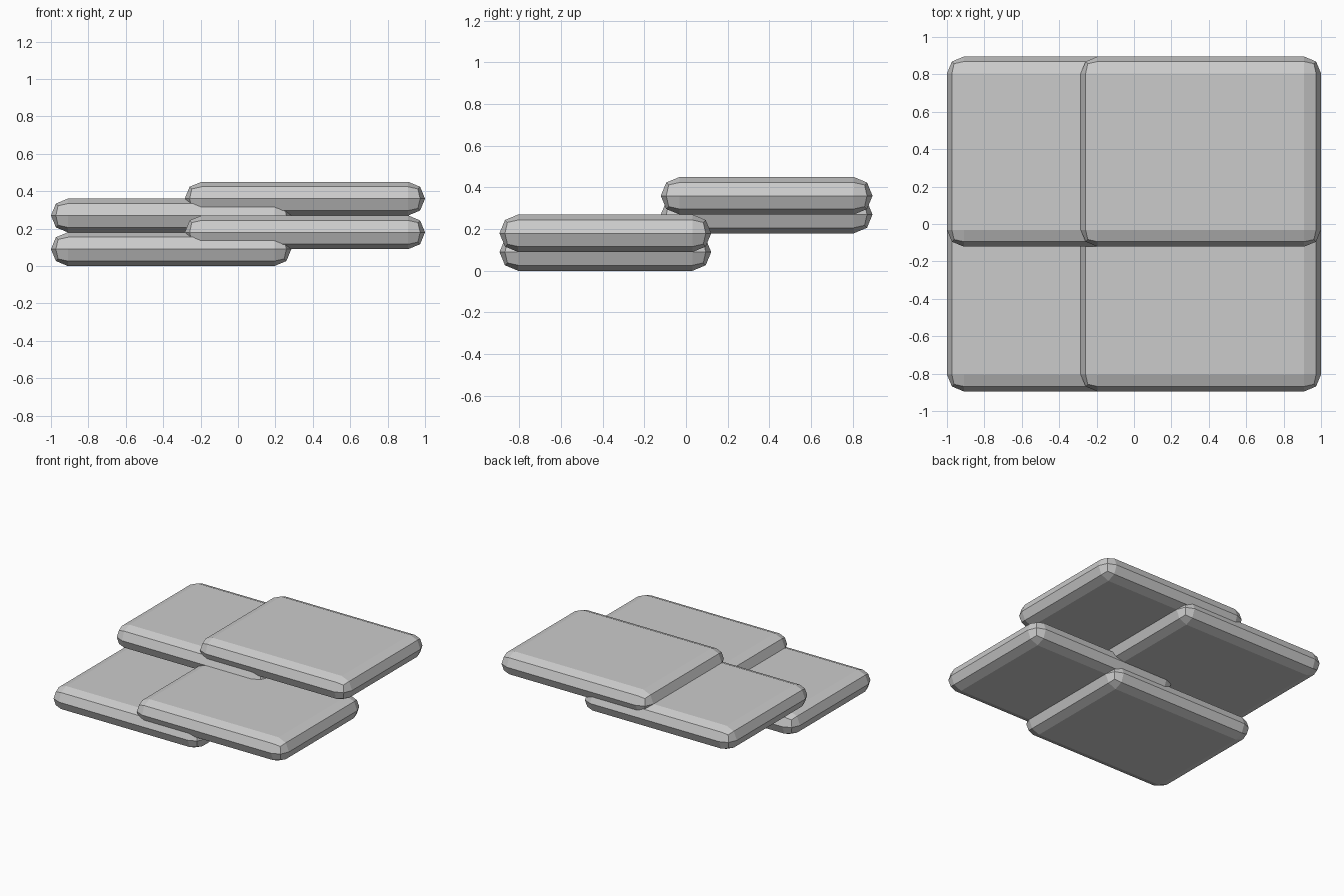
import bpy, bmesh
from mathutils import Vector

if "Cube" in bpy.data.objects:
    bpy.data.objects.remove(bpy.data.objects["Cube"])

# Cushion-edged slab: half sizes, and rounding equal to half the thickness
SIZE = Vector((1.285, 1.016, 0.18))
STEP_X, STEP_Y = 0.3575, 0.387   # half the spacing between slab centres
RADIUS = SIZE.z / 2


def slab(name, centre):
    bm = bmesh.new()
    bmesh.ops.create_cube(bm, size=1)
    bmesh.ops.scale(bm, vec=SIZE, verts=bm.verts)
    # two-segment rounding on every edge
    bmesh.ops.bevel(bm, geom=bm.edges[:], offset=RADIUS * 0.999, offset_type='OFFSET',
                    segments=2, profile=0.5, affect='EDGES', clamp_overlap=True)
    bmesh.ops.remove_doubles(bm, verts=bm.verts, dist=0.001)
    mesh = bpy.data.meshes.new(name)
    bm.to_mesh(mesh)
    bm.free()
    obj = bpy.data.objects.new(name, mesh)
    obj.location = centre
    bpy.context.collection.objects.link(obj)


# Four overlapping slabs, each half a thickness higher than the last
places = [("front_left_slab", -1, -1), ("front_right_slab", 1, -1),
          ("back_left_slab", -1, 1), ("back_right_slab", 1, 1)]
for i, (name, sx, sy) in enumerate(places):
    slab(name, (sx * STEP_X, sy * STEP_Y, RADIUS * (1 + i)))
